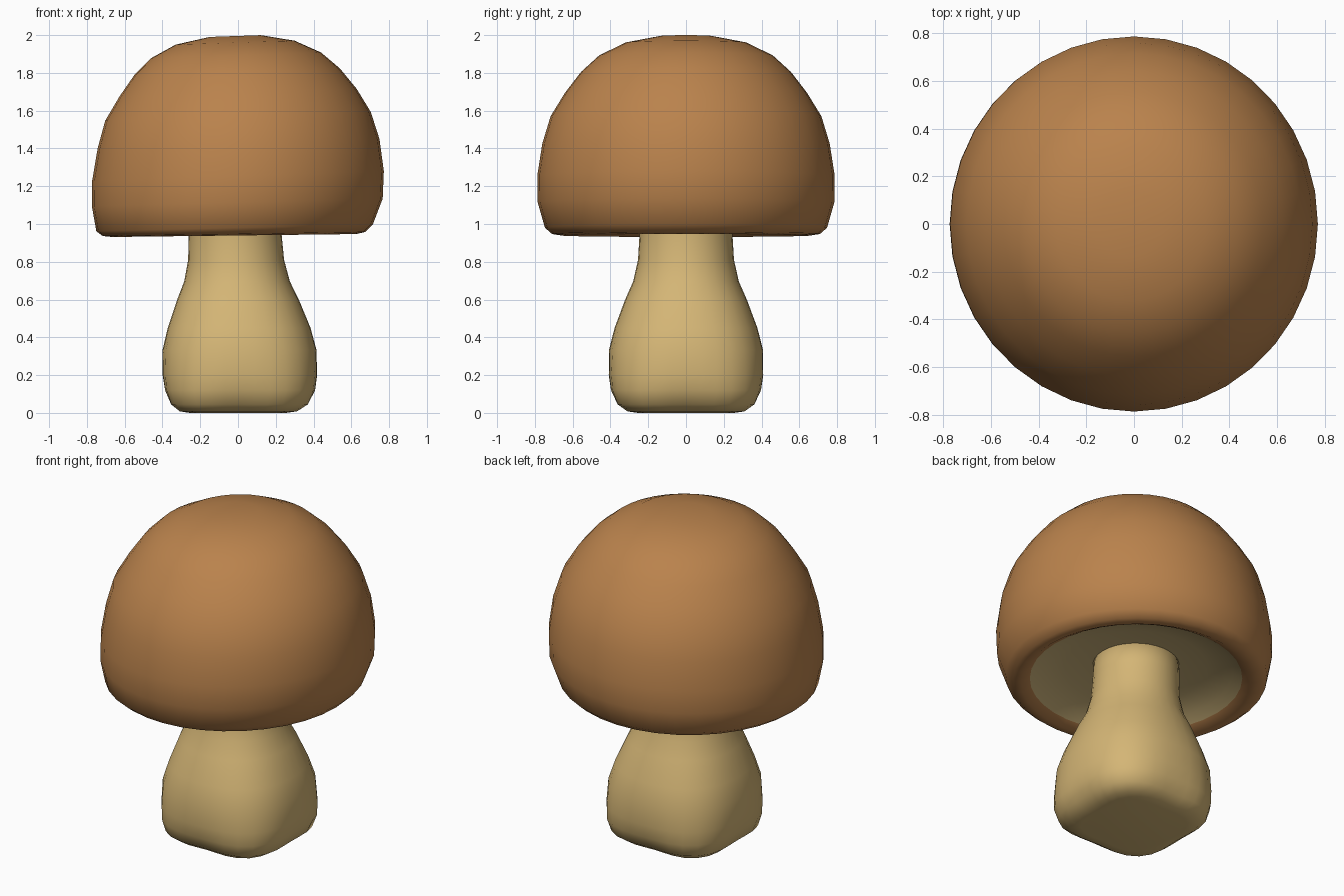
import bpy, bmesh, math


def material(name, rgb):
    m = bpy.data.materials.new(name)
    m.diffuse_color = (*rgb, 1.0)
    return m


cap_brown = material("cap brown", (0.49, 0.225, 0.073))
stem_cream = material("stem cream", (0.66, 0.465, 0.18))
gill_cream = material("gill cream", (0.62, 0.46, 0.20))


def loft(name, rings, mats, segments=32, y_scale=1.0, split=None):
    """Stack rings of (radius, z, centre x, tilt, squareness), capped at both ends.
    Faces from ring index 'split' onward take the second material."""
    bm = bmesh.new()
    loops = []
    for r, z, cx, tilt, square in rings:
        loop = []
        for i in range(segments):
            a = 2 * math.pi * i / segments
            rr = r * (1 + square * math.sin(2 * a) ** 2)
            x = rr * math.cos(a)
            loop.append(bm.verts.new((x + cx, rr * math.sin(a) * y_scale, z + tilt * x)))
        loops.append(loop)
    for k, (lo, hi) in enumerate(zip(loops, loops[1:])):
        for i in range(segments):
            j = (i + 1) % segments
            f = bm.faces.new((lo[i], lo[j], hi[j], hi[i]))
            f.material_index = int(split is not None and k >= split)
    bm.faces.new(loops[0])
    end = bm.faces.new(loops[-1])
    end.material_index = int(split is not None)
    bmesh.ops.recalc_face_normals(bm, faces=bm.faces)
    for f in bm.faces:
        f.smooth = True
    me = bpy.data.meshes.new(name)
    bm.to_mesh(me)
    bm.free()
    for m in mats:
        me.materials.append(m)
    ob = bpy.data.objects.new(name, me)
    bpy.context.collection.objects.link(ob)
    return ob


# Cap: slightly tilted dome, rolled rim and hollow underside
loft("cap", [
    (0.135, 1.995, -0.015, 0.035, 0),
    (0.315, 1.960, -0.015, 0.033, 0),
    (0.450, 1.893, -0.010, 0.033, 0),
    (0.545, 1.805, -0.005, 0.033, 0),
    (0.628, 1.695, 0.0, 0.033, 0),
    (0.703, 1.570, 0.0, 0.033, 0),
    (0.746, 1.425, 0.003, 0.033, 0),
    (0.772, 1.255, 0.0, 0.033, 0),
    (0.770, 1.115, -0.004, 0.025, 0),
    (0.732, 0.980, -0.018, 0.025, 0),
    (0.695, 0.947, -0.022, 0.015, 0),
    (0.645, 0.939, -0.020, 0.012, 0),
    (0.595, 0.965, -0.015, 0.012, 0),
    (0.540, 1.000, -0.015, 0.012, 0),
    (0.400, 1.035, -0.015, 0.012, 0),
    (0.200, 1.055, -0.015, 0.012, 0),
], [cap_brown, gill_cream], segments=36, y_scale=1.02, split=12)

# Stem: bulbous, rounded-square foot narrowing to a round neck
loft("stem", [
    (0.250, 0.000, 0.0, 0, 0.20),
    (0.305, 0.008, 0.002, 0, 0.20),
    (0.360, 0.045, 0.008, 0, 0.17),
    (0.397, 0.120, 0.011, 0, 0.12),
    (0.409, 0.200, 0.010, 0, 0.09),
    (0.407, 0.335, 0.008, 0, 0.07),
    (0.378, 0.450, 0.006, 0, 0.05),
    (0.322, 0.600, 0.0, 0, 0.03),
    (0.280, 0.695, -0.005, 0, 0.01),
    (0.254, 0.810, -0.010, 0, 0),
    (0.246, 0.945, -0.015, 0, 0),
    (0.244, 1.080, -0.015, 0, 0),
], [stem_cream])
